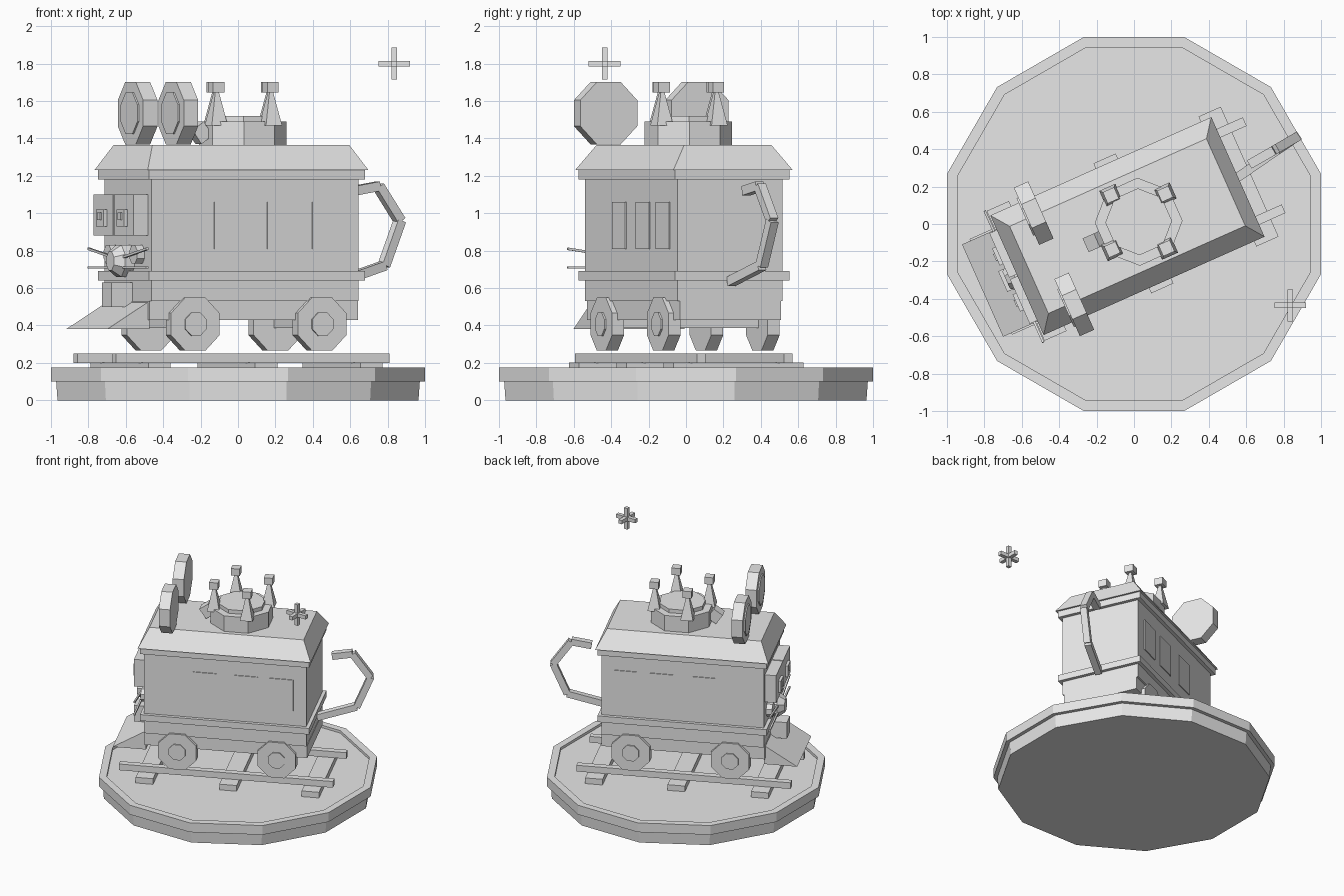
import bpy, bmesh, math
from mathutils import Matrix, Vector

if "Cube" in bpy.data.objects:
    bpy.data.objects.remove(bpy.data.objects["Cube"])

R, T = Matrix.Rotation, Matrix.Translation
rad = math.radians
CAR = T((-0.035, -0.011, 0)) @ R(rad(24), 4, 'Z')   # carriage frame, nose at local -x
WORLD = Matrix.Identity(4)

grey = bpy.data.materials.new("plain_grey")
grey.diffuse_color = (0.8, 0.8, 0.8, 1)
grey.use_nodes = True
grey.node_tree.nodes["Principled BSDF"].inputs["Base Color"].default_value = grey.diffuse_color


def finish(name, bm, mat):
    bm.transform(mat)
    bmesh.ops.recalc_face_normals(bm, faces=bm.faces)
    me = bpy.data.meshes.new(name)
    bm.to_mesh(me)
    bm.free()
    me.materials.append(grey)
    ob = bpy.data.objects.new(name, me)
    bpy.context.collection.objects.link(ob)
    return ob


def loft(name, n, rings, mat=CAR):
    """n-sided stack of (apothem, z) rings, capped at both ends."""
    bm = bmesh.new()
    k = 1 / math.cos(math.pi / n)
    loops = [[bm.verts.new((r * k * math.cos((i + .5) * 2 * math.pi / n),
                            r * k * math.sin((i + .5) * 2 * math.pi / n), z))
              for i in range(n)] for r, z in rings]
    for lo, hi in zip(loops, loops[1:]):
        for i in range(n):
            j = (i + 1) % n
            bm.faces.new((lo[i], lo[j], hi[j], hi[i]))
    bm.faces.new(loops[0])
    bm.faces.new(loops[-1])
    return finish(name, bm, mat)


def slab(name, bottom, top, z0, z1, mat=CAR):
    """Box or frustum from the half sizes of its bottom and top."""
    bm = bmesh.new()
    rows = [[bm.verts.new((sx * h[0], sy * h[1], z))
             for sx, sy in ((-1, -1), (1, -1), (1, 1), (-1, 1))]
            for h, z in ((bottom, z0), (top, z1))]
    bm.faces.new(rows[0])
    bm.faces.new(rows[1])
    for i in range(4):
        j = (i + 1) % 4
        bm.faces.new((rows[0][i], rows[0][j], rows[1][j], rows[1][i]))
    return finish(name, bm, mat)


def box(name, centre, size, mat=CAR):
    h = (size[0] / 2, size[1] / 2)
    return slab(name, h, h, -size[2] / 2, size[2] / 2, mat @ T(centre))


def bar(name, p, q, w, mat=CAR):
    """Square bar between two points."""
    p, q = Vector(p), Vector(q)
    d = q - p
    m = mat @ T(p) @ d.to_track_quat('Z', 'Y').to_matrix().to_4x4()
    return slab(name, (w / 2, w / 2), (w / 2, w / 2), 0, d.length, m)


# Round plinth with a raised rim
loft("plinth", 12, [(.965, 0), (.972, .1), (1, .1), (1, .175), (.945, .175), (.945, .155)], WORLD)

# Track
for x in (-.59, .035, .65):
    box("sleeper", (x, 0, .178), (.13, .76, .046))
for s in (-1, 1):
    box("rail", (0, s * .255, .225), (1.6, .05, .05))

# Carriage body, belts and roof
slab("chassis", (.61, .295), (.61, .295), .43, .53)
slab("body", (.606, .308), (.606, .308), .53, 1.19)
slab("belt", (.632, .335), (.632, .335), .64, .69)
slab("cornice", (.632, .335), (.632, .335), 1.18, 1.23)
slab("roof", (.6465, .35), (.576, .255), 1.23, 1.365)

# Windows on both long sides
for s in (-1, 1):
    for x in (-.153, .157, .421):
        box("window", (x, s * .310, .935), (.175, .009, .25))

# Wheels, hubs and axles
for x in (-.356, .386):
    bar("axle", (x, -.29, .41), (x, .29, .41), .045)
    for s in (-1, 1):
        m = CAR @ T((x, s * .29, .407)) @ R(rad(-90 * s), 4, 'X')
        loft("wheel", 8, [(.142, -.035), (.142, .035)], m)
        loft("wheel_hub", 8, [(.062, .03), (.062, .045)], m)

# Cowcatcher wedge with a small lamp box above
bm = bmesh.new()
sides = [[bm.verts.new((x, y, z)) for x, z in ((-.848, .38), (-.60, .38), (-.60, .53))]
         for y in (-.27, .27)]
bm.faces.new(sides[0])
bm.faces.new(sides[1])
for i in range(3):
    j = (i + 1) % 3
    bm.faces.new((sides[0][i], sides[0][j], sides[1][j], sides[1][i]))
finish("cowcatcher", bm, CAR)
box("lamp_box", (-.665, 0, .565), (.13, .12, .13))

# Face: eyes, pupils, muzzle, cheeks and whiskers
m = CAR @ T((0, 0, .745)) @ R(rad(-90), 4, 'Y')
loft("muzzle", 8, [(.085, .60), (.085, .66), (.05, .71)], m)
for s in (-1, 1):
    box("eye", (-.645, s * .135, .99), (.09, .26, .22))
    box("pupil", (-.695, s * .135, .975), (.03, .10, .09))
    box("pupil_centre", (-.711, s * .135, .985), (.012, .04, .04))
    loft("cheek", 8, [(.05, .60), (.05, .65)], m @ T((.035, s * .17, 0)))
    bar("upper_whisker", (-.664, s * .07, .765), (-.664, s * .385, .81), .013)
    bar("lower_whisker", (-.664, s * .07, .71), (-.664, s * .385, .71), .013)

# Round ears at the front of the roof
for s in (-1, 1):
    m = CAR @ T((-.43, s * .267, 1.535)) @ R(rad(-90), 4, 'Y')
    loft("ear", 8, [(.167, -.042), (.167, .042)], m)
    loft("inner_ear", 8, [(.11, .04), (.11, .051)], m)

# Crown turret: octagonal drum, inner cap, four spikes with cubes
CROWN = T((.025, .012, 0)) @ R(rad(24), 4, 'Z')
loft("crown_drum", 8, [(.217, 1.35), (.217, 1.49), (.165, 1.49), (.165, 1.52)], CROWN)
for i in range(4):
    m = CROWN @ R(rad(22.5 + 90 * i), 4, 'Z') @ T((.205, 0, 0)) @ R(rad(-22.5), 4, 'Z')
    slab("crown_spike", (.047, .047), (.008, .008), 1.47, 1.66, m)
    box("crown_cube", (0, 0, 1.673), (.066, .066, .056), m)
box("roof_block", (0, 0, 0), (.08, .08, .09),
    T((-.205, -.09, 1.43)) @ R(rad(24), 4, 'Z') @ R(rad(-35), 4, 'Y'))

# Curved handle at the rear
path = [(.54, .24, .635), (.78, .405, .72), (.865, .462, .96), (.75, .395, 1.145), (.62, .32, 1.12)]
for p, q in zip(path, path[1:]):
    bar("handle_segment", p, q, .05, WORLD)

# Floating star of three crossed bars
for axis in range(3):
    size = [.03, .03, .03]
    size[axis] = .17
    box("star_bar", (.835, -.435, 1.8), size, WORLD)
